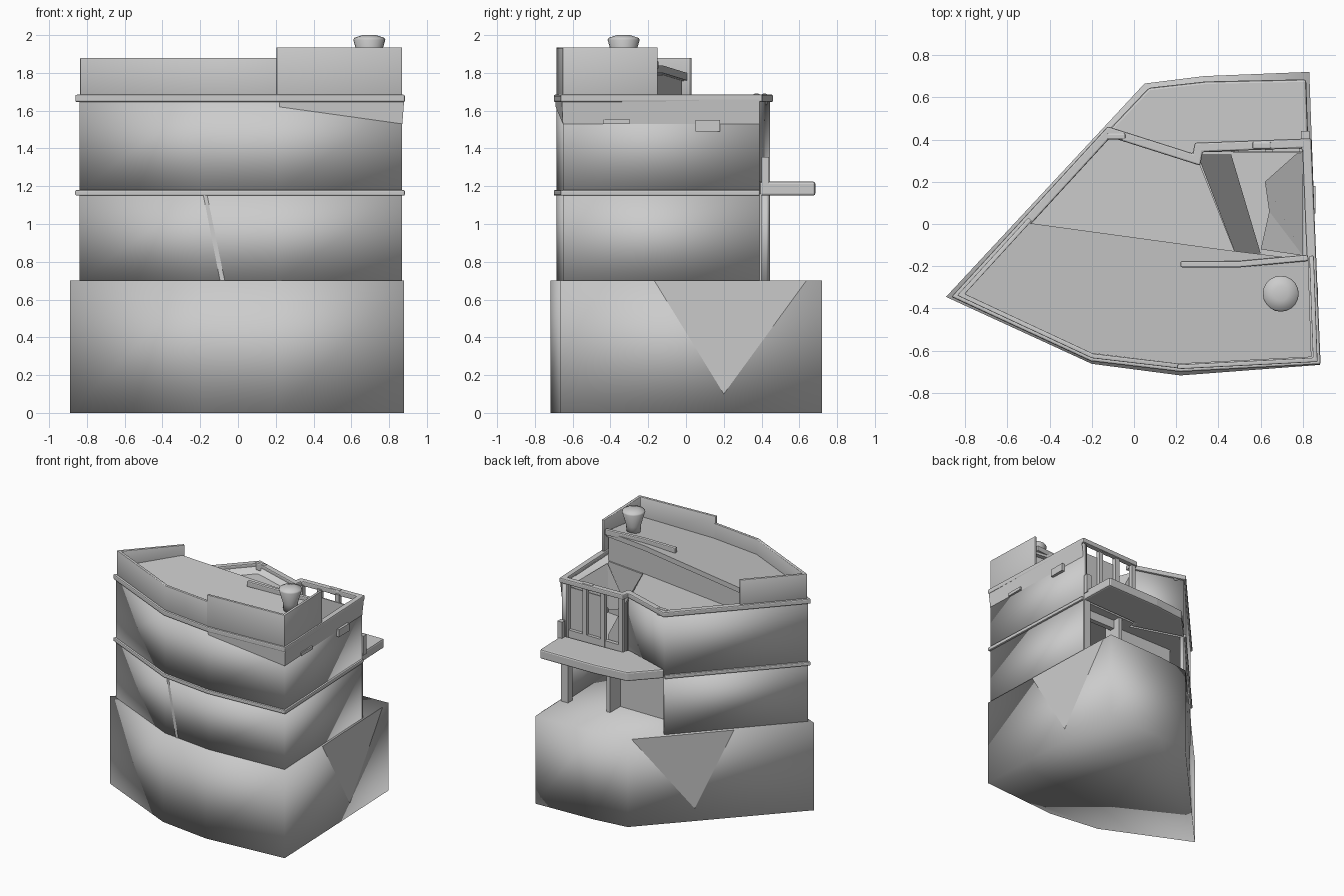
import bpy, bmesh, math
from mathutils import Vector

if "Cube" in bpy.data.objects:
    bpy.data.objects.remove(bpy.data.objects["Cube"])


def mesh(name, verts, faces, smooth=False, bevel=0):
    me = bpy.data.meshes.new(name)
    me.from_pydata([tuple(v) for v in verts], [], faces)
    bm = bmesh.new()
    bm.from_mesh(me)
    bmesh.ops.recalc_face_normals(bm, faces=bm.faces)
    bm.to_mesh(me)
    bm.free()
    for p in me.polygons:
        p.use_smooth = smooth
    ob = bpy.data.objects.new(name, me)
    bpy.context.collection.objects.link(ob)
    if bevel:
        m = ob.modifiers.new("bevel", 'BEVEL')
        m.width, m.segments = bevel, 2
    return ob


def prism(name, pts, z0, z1, smooth=False, bevel=0):
    """Vertical extrusion; z0 and z1 may be one height or one per point."""
    n = len(pts)
    lo = z0 if isinstance(z0, list) else [z0] * n
    hi = z1 if isinstance(z1, list) else [z1] * n
    v = [(x, y, z) for (x, y), z in zip(pts, lo)]
    v += [(x, y, z) for (x, y), z in zip(pts, hi)]
    f = [list(range(n))[::-1], list(range(n, 2 * n))]
    f += [(i, (i + 1) % n, n + (i + 1) % n, n + i) for i in range(n)]
    return mesh(name, v, f, smooth, bevel)


def offset(path, d, closed):
    """Mitred offset to the left of the path (inside for counterclockwise)."""
    P = [Vector(p) for p in path]
    n = len(P)
    out = []
    for i in range(n):
        dirs = []
        if closed or i > 0:
            dirs.append((P[i] - P[i - 1]).normalized())
        if closed or i < n - 1:
            dirs.append((P[(i + 1) % n] - P[i]).normalized())
        ns = [Vector((-a.y, a.x)) for a in dirs]
        m = (ns[0] + ns[-1]).normalized()
        out.append(P[i] + m * d / max(m.dot(ns[0]), 0.4))
    return out


def ribbon(name, path, z0, z1, outer=0.0, inner=0.03, closed=False, smooth=False, bevel=0):
    """Wall or trim band following a plan path."""
    a, b = offset(path, -outer, closed), offset(path, inner, closed)
    n = len(path)
    v = []
    for p, q in zip(a, b):
        v += [(p.x, p.y, z0), (p.x, p.y, z1), (q.x, q.y, z1), (q.x, q.y, z0)]
    f = []
    for i in range(n if closed else n - 1):
        j = (i + 1) % n
        f += [(4 * i + k, 4 * j + k, 4 * j + (k + 1) % 4, 4 * i + (k + 1) % 4) for k in range(4)]
    if not closed:
        f += [(0, 1, 2, 3), tuple(4 * (n - 1) + k for k in (3, 2, 1, 0))]
    return mesh(name, v, f, smooth, bevel)


def box(name, x0, x1, y0, y1, z0, z1, bevel=0):
    return prism(name, [(x0, y0), (x1, y0), (x1, y1), (x0, y1)], z0, z1, bevel=bevel)


# Plan outlines, counterclockwise
plot = [(-.89, -.345), (-.2, -.662), (.22, -.717), (.88, -.667), (.83, .72), (.33, .70), (.05, .665)]
tip, f1, f2, fr, br = (-.84, -.34), (-.2, -.635), (.22, -.685), (.868, -.65), (.825, .39)
corner, bend, step = (-.12, .445), (.29, .315), (.3, .37)
floor_plan = [tip, f1, f2, fr, br, step, bend, corner]

# Plinth with its flat side panels
prism("plinth", plot, 0, .7, smooth=True)


def side_panel(name, p, q, a, b, c):
    p, q = Vector(p), Vector(q)
    d = (q - p).normalized()
    nrm = Vector((d.y, -d.x)) * .002
    pts = [p.lerp(q, t) + nrm for t in (a, b, c)]
    mesh(name, [(*pts[0], .7), (*pts[1], .7), (*pts[2], .1)], [(0, 1, 2)])


side_panel("right_plinth_panel", plot[3], plot[4], .36, .94, .625)
side_panel("left_plinth_panel", plot[6], plot[0], .02, .57, .36)

# Ground storey: outer walls, recessed back wall and porch post
ribbon("ground_walls", [corner, tip, f1, f2, fr, br], .7, 1.16, smooth=True)
mesh("front_seam", [(-.185, -.641, 1.16), (-.165, -.643, 1.16), (-.07, -.654, .7), (-.095, -.652, .7)],
     [(0, 1, 2, 3)])
box("porch_back_wall", -.16, .45, .2, .23, .7, 1.16)
box("porch_side_wall", .42, .45, .2, .36, .7, 1.16)
box("porch_post", .765, .825, .34, .40, .7, 1.16)
box("door_lintel", .45, .8, .26, .3, 1.08, 1.16)

# First floor slab, rear canopy and lower trim
prism("first_floor_slab", offset(floor_plan, .01, True), 1.15, 1.19)
prism("rear_canopy", [corner, bend, step, br, (.815, .685), (.34, .675), (.07, .645)], 1.15, 1.225, bevel=.012)
ribbon("lower_trim", [corner, tip, f1, f2, fr, br], 1.15, 1.18, .015, .03, bevel=.007)
box("railing_post", .79, .83, .40, .44, 1.2, 1.355)

# Upper storey: walls, flared right cornice and the open back bay
ribbon("upper_walls", [bend, corner, tip, f1, f2, fr, br], 1.17, 1.66, smooth=True)
mesh("right_cornice", [(.870, -.652, 1.53), (.827, .39, 1.53), (.842, .39, 1.66), (.88, -.658, 1.66),
                       (.22, -.69, 1.62), (.22, -.692, 1.66)],
     [(0, 1, 2, 3), (0, 3, 5, 4)])
box("right_vent_small", .84, .872, -.44, -.30, 1.53, 1.555)
box("right_vent_large", .82, .860, .05, .18, 1.49, 1.55)
for i, x in enumerate((.3, .46, .62, .78)):
    box(f"bay_post_{i}", x, x + .035, .34, .375, 1.18, 1.66)
box("bay_sill", .3, .82, .34, .37, 1.18, 1.27)
box("bay_window", .47, .79, .335, .345, 1.27, 1.6)

# Terrace level with a light well at the back right
prism("terrace", [(-.12, .41), (-.80, -.33), (-.2, -.60), (.22, -.65), (.83, -.62),
                  (.81, -.18), (.48, -.14), (.3, .31)], 1.19, 1.6)
prism("well_slope", [(.3, .33), (.48, -.14), (.60, -.14), (.46, .33)], 1.19, [1.61, 1.61, 1.3, 1.3])
mesh("well_fold", [(.62, .2, 1.5), (.8, .36, 1.6), (.8, -.15, 1.6), (.6, -.12, 1.3), (.64, .06, 1.35)],
     [(0, 1, 2, 4), (4, 2, 3)])

# Upper trim around the whole building
ribbon("upper_trim", floor_plan, 1.645, 1.685, .015, .03, closed=True, bevel=.008)
box("corner_trim_block", -.13, -.04, .40, .43, 1.63, 1.69, .008)
box("bay_trim_block", .56, .65, .355, .39, 1.64, 1.69, .008)

# Sloping front roof over a recessed fascia wall, with edge trim at the right
prism("front_roof", [(-.81, -.33), (-.2, -.612), (.22, -.662), (.84, -.63), (.825, -.17), (.45, -.125), (-.5, .005)],
      [1.72, 1.72, 1.72, 1.74, 1.80, 1.80, 1.76], [1.76, 1.76, 1.76, 1.78, 1.84, 1.84, 1.80])
ribbon("roof_fascia", [(.82, -.19), (.45, -.15), (-.49, -.02)], 1.6, [1.79][0], .0, .025)
ribbon("roof_edge_trim", [(.825, -.16), (.5, -.19), (.22, -.19)], 1.82, 1.865, .015, .015, bevel=.007)

# Parapets: long low one at the front left, tall one at the front right
ribbon("low_parapet", [(-.5, .03), (-.837, -.338), f1, (.21, -.683)], 1.67, 1.88, 0, .022, smooth=True, bevel=.004)
ribbon("tall_parapet", [(.205, -.684), (.866, -.65), (.848, -.15)], 1.67, 1.935, .003, .018, smooth=True, bevel=.004)

# Round roof vent
prof = [(.05, 1.8), (.055, 1.87), (.085, 1.975), (.08, 1.985), (.035, 2.0)]
N = 20
vv = [(.695 + r * math.cos(2 * math.pi * k / N), -.33 + r * math.sin(2 * math.pi * k / N), z)
      for r, z in prof for k in range(N)]
ff = [(i * N + k, i * N + (k + 1) % N, (i + 1) * N + (k + 1) % N, (i + 1) * N + k)
      for i in range(len(prof) - 1) for k in range(N)]
ff += [list(range(N)), list(range(N * 4, N * 5))]
mesh("roof_vent", vv, ff, smooth=True)
